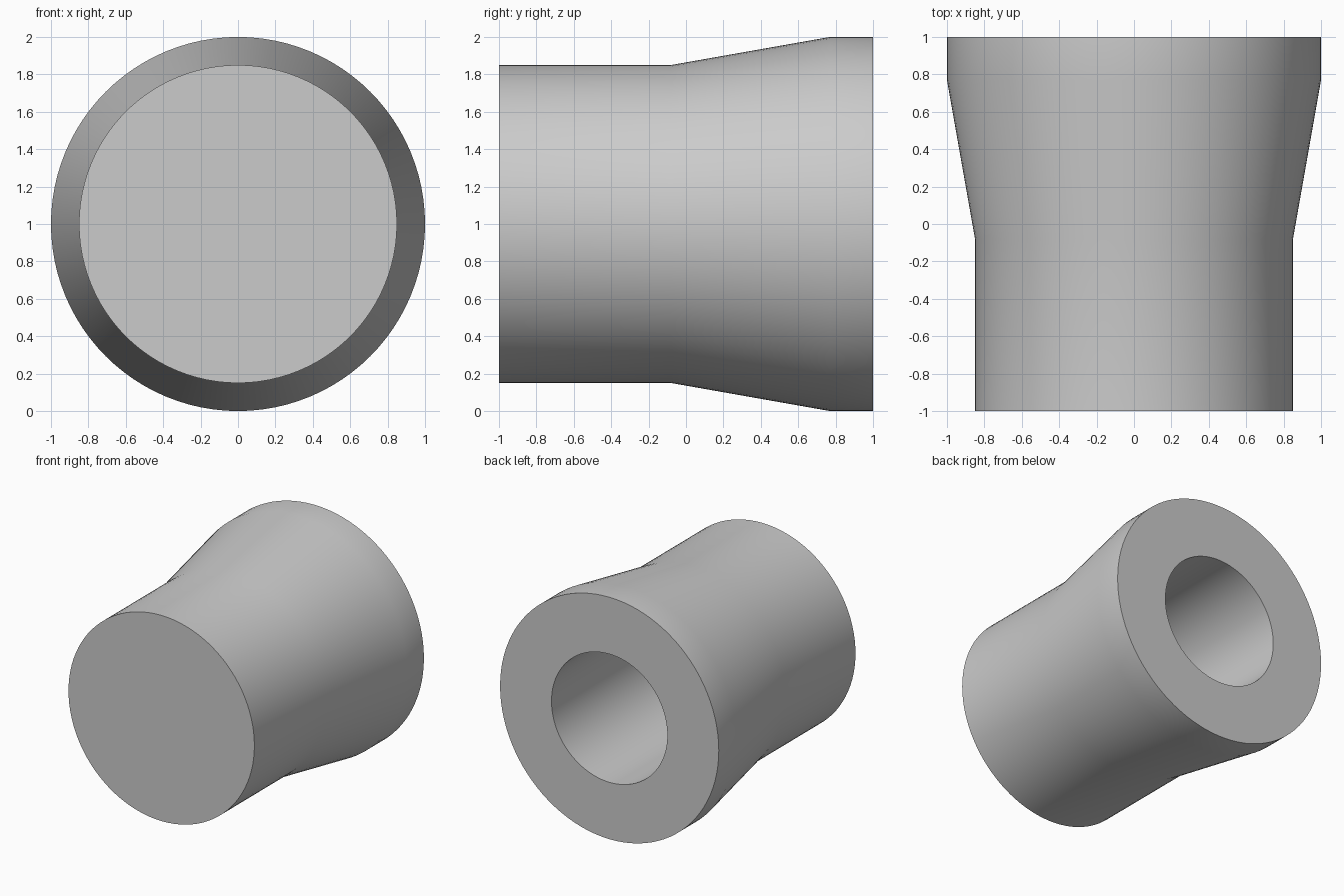
import bpy
import bmesh
import math

cube = bpy.data.objects.get("Cube")
if cube:
    bpy.data.objects.remove(cube, do_unlink=True)

SEGMENTS = 96

# Plain grey material
grey = bpy.data.materials.new("plain grey")
grey.use_nodes = True
colour = (0.6, 0.6, 0.6, 1)
grey.diffuse_color = colour
grey.node_tree.nodes["Principled BSDF"].inputs["Base Color"].default_value = colour

# Profile as (y, radius): closed front end, flared body, blind bore from the back
profile = [(-1, 0.85), (-0.08, 0.85), (0.77, 1), (1, 1), (1, 0.53), (-0.6, 0.53)]

bm = bmesh.new()
rings = []
for y, radius in profile:
    ring = []
    for i in range(SEGMENTS):
        a = 2 * math.pi * i / SEGMENTS
        ring.append(bm.verts.new((radius * math.cos(a), y, 1 + radius * math.sin(a))))
    rings.append(ring)

# Walls between neighbouring rings
for r1, r2 in zip(rings, rings[1:]):
    for i in range(SEGMENTS):
        j = (i + 1) % SEGMENTS
        bm.faces.new((r1[i], r1[j], r2[j], r2[i]))

# Front cap and bore floor
bm.faces.new(rings[0])
bm.faces.new(rings[-1])
bmesh.ops.recalc_face_normals(bm, faces=bm.faces)

mesh = bpy.data.meshes.new("flared_sleeve")
bm.to_mesh(mesh)
bm.free()
mesh.materials.append(grey)
sleeve = bpy.data.objects.new("flared_sleeve", mesh)
bpy.context.collection.objects.link(sleeve)

# Smooth walls, crisp rims
bpy.ops.object.select_all(action="DESELECT")
sleeve.select_set(True)
bpy.context.view_layer.objects.active = sleeve
bpy.ops.object.shade_smooth_by_angle(angle=math.radians(30))
